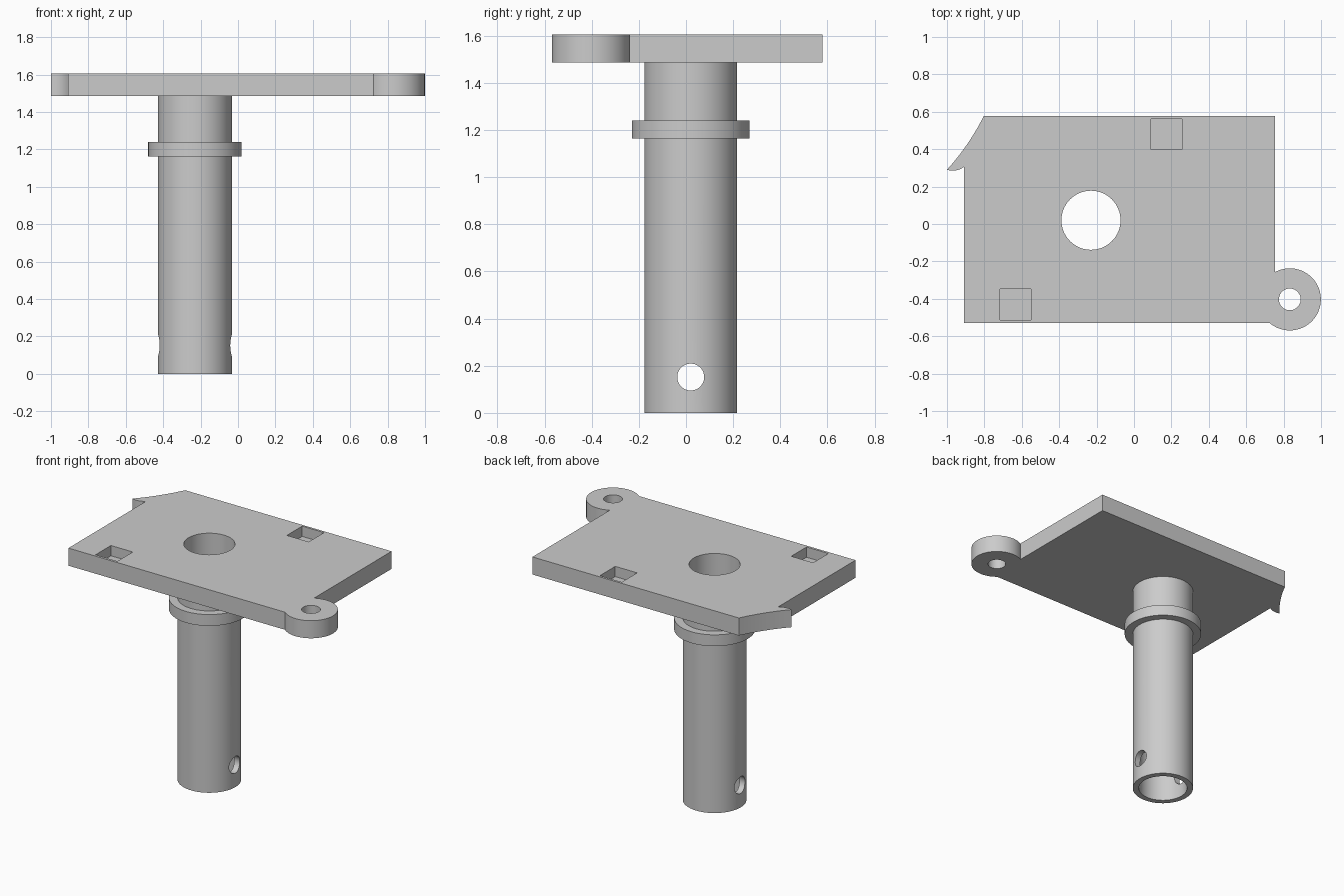
import bpy, bmesh
from math import sin, cos, pi, atan2, radians
from mathutils import Matrix, Vector

if "Cube" in bpy.data.objects:
    bpy.data.objects.remove(bpy.data.objects["Cube"])

grey = bpy.data.materials.new("plain grey")
grey.use_nodes = True
grey.diffuse_color = (0.6, 0.6, 0.6, 1)
grey.node_tree.nodes["Principled BSDF"].inputs["Base Color"].default_value = (0.6, 0.6, 0.6, 1)

AXIS = Vector((-0.23, 0.02, 0))      # centre line of the tube
EAR = Vector((0.833, -0.403, 0))     # centre of the mounting ear
BORE, TUBE_R, EAR_R = 0.158, 0.197, 0.166
Z0, Z1 = 1.485, 1.605                # plate underside and top


def finish(name, bm):
    bmesh.ops.recalc_face_normals(bm, faces=bm.faces)
    mesh = bpy.data.meshes.new(name)
    bm.to_mesh(mesh)
    bm.free()
    obj = bpy.data.objects.new(name, mesh)
    bpy.context.collection.objects.link(obj)
    mesh.materials.append(grey)
    return obj


def prism(name, points, low, high):
    bm = bmesh.new()
    face = bm.faces.new([bm.verts.new((x, y, low)) for x, y in points])
    side = bmesh.ops.extrude_face_region(bm, geom=[face])["geom"]
    bmesh.ops.translate(bm, vec=(0, 0, high - low),
                        verts=[v for v in side if isinstance(v, bmesh.types.BMVert)])
    return finish(name, bm)


def arc(centre, radius, start, end, n):
    return [(centre.x + radius * cos(start + (end - start) * i / n),
             centre.y + radius * sin(start + (end - start) * i / n)) for i in range(n + 1)]


def bend(a, b, bulge, n=10):
    """Points from a to b on a shallow curve bowed to the left of travel."""
    a, b = Vector(a), Vector(b)
    side = Vector((a.y - b.y, b.x - a.x)).normalized() * bulge
    return [tuple(a.lerp(b, i / n) + side * 4 * (i / n) * (1 - i / n)) for i in range(n + 1)]


def sleeve(name, inner, outer, low, high, sides=96):
    bm = bmesh.new()
    rings = [[bm.verts.new((AXIS.x + r * cos(2 * pi * i / sides),
                            AXIS.y + r * sin(2 * pi * i / sides), z)) for i in range(sides)]
             for r, z in ((inner, low), (outer, low), (outer, high), (inner, high))]
    for k in range(4):
        a, b = rings[k], rings[(k + 1) % 4]
        for i in range(sides):
            j = (i + 1) % sides
            bm.faces.new((a[i], a[j], b[j], b[i]))
    return finish(name, bm)


def rod(centre, radius, length, turn=Matrix()):
    bm = bmesh.new()
    bmesh.ops.create_cone(bm, cap_ends=True, segments=64, radius1=radius, radius2=radius,
                          depth=length, matrix=Matrix.Translation(centre) @ turn)
    return finish("cutter", bm)


def block(centre, size):
    bm = bmesh.new()
    bmesh.ops.create_cube(bm, size=1, matrix=Matrix.Translation(centre) @ Matrix.Diagonal((*size, 1)))
    return finish("cutter", bm)


def cut(obj, cutters):
    for c in cutters:
        mod = obj.modifiers.new("cut", 'BOOLEAN')
        mod.operation, mod.solver, mod.object = 'DIFFERENCE', 'EXACT', c
    bpy.context.view_layer.update()
    result = obj.evaluated_get(bpy.context.evaluated_depsgraph_get())
    mesh = bpy.data.meshes.new_from_object(result)
    obj.modifiers.clear()
    obj.data = mesh
    for c in cutters:
        bpy.data.objects.remove(c)


# Plate outline: lower left corner, round ear, right corner, clipped hook corner
LEFT, RIGHT, FRONT, BACK = -0.909, 0.754, -0.529, 0.578
dy, dx = FRONT - EAR.y, RIGHT - EAR.x
a0 = atan2(dy, -(EAR_R ** 2 - dy ** 2) ** 0.5)
a1 = atan2((EAR_R ** 2 - dx ** 2) ** 0.5, dx)
outline = [(LEFT, FRONT)] + arc(EAR, EAR_R, a0, a1, 56) + [(RIGHT, BACK)]
outline += bend((-0.803, BACK), (-1, 0.29), 0.012)
outline += bend((-1, 0.29), (LEFT, 0.305), -0.011)[1:]
plate = prism("plate", outline, Z0, Z1)

# Plate openings: tube bore, ear hole and two blind square pockets
middle = Vector((0, 0, (Z0 + Z1) / 2))
cut(plate, [rod(AXIS + middle, BORE, 0.5), rod(EAR + middle, 0.058, 0.5)]
    + [block((x, y, Z1), (0.165, 0.165, 0.14)) for x, y in ((-0.633, -0.43), (0.173, 0.48))])

# Hollow tube with a cross pin hole near its foot
tube = sleeve("tube", BORE, TUBE_R, 0, Z0)
cut(tube, [rod(AXIS + Vector((0, 0, 0.152)), 0.057, 1, Matrix.Rotation(pi / 2, 4, 'Y'))])

# Collar around the tube
collar = sleeve("collar", TUBE_R - 0.01, 0.25, 1.163, 1.24)

bpy.ops.object.select_all(action='DESELECT')
for part in (plate, tube, collar):
    part.select_set(True)
bpy.context.view_layer.objects.active = plate
bpy.ops.object.shade_smooth_by_angle(angle=radians(30))
